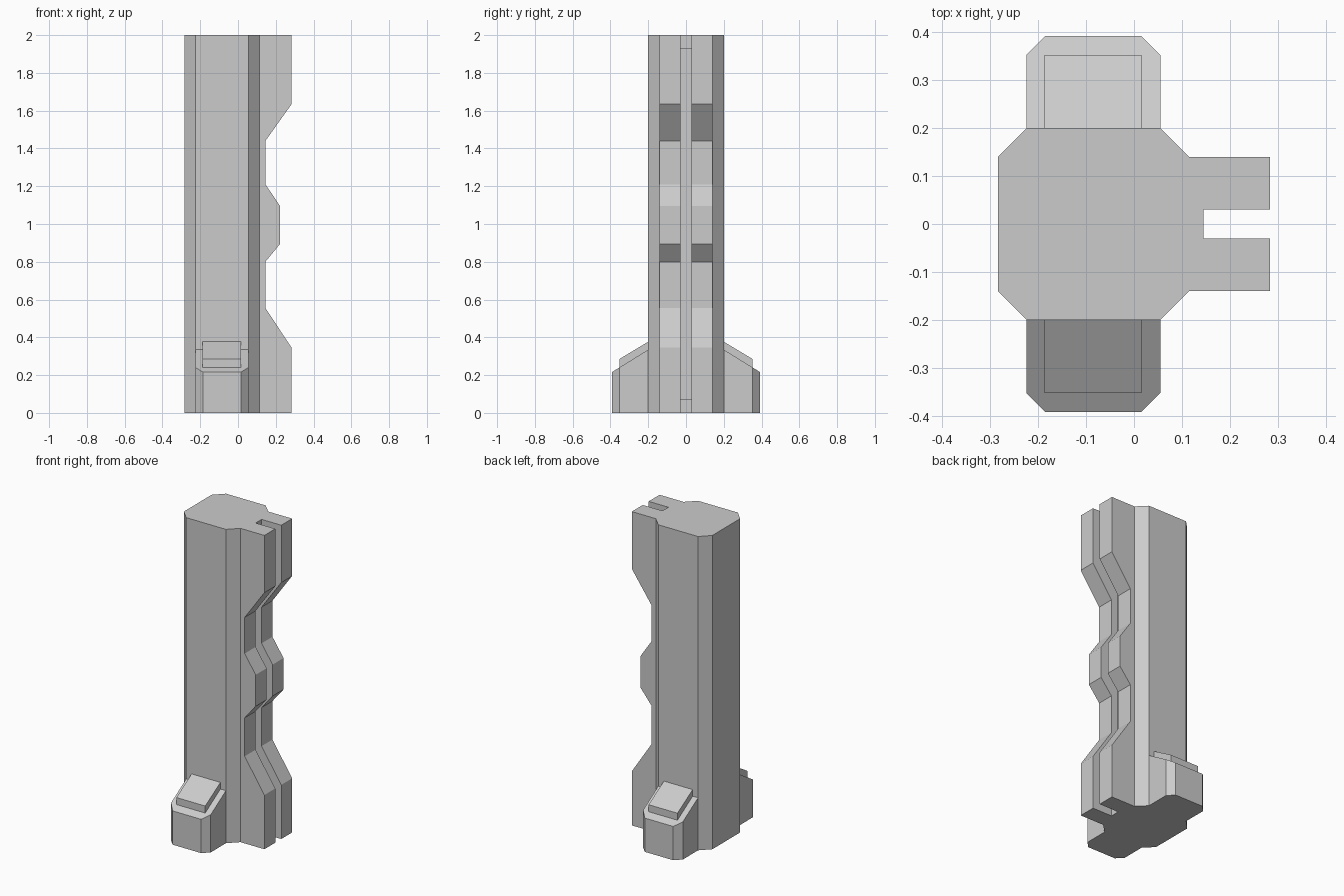
import bpy
import bmesh
from mathutils import Vector

default = bpy.data.objects.get("Cube")
if default:
    bpy.data.objects.remove(default, do_unlink=True)

grey = bpy.data.materials.new("light grey")
grey.use_nodes = True
grey.diffuse_color = (0.6, 0.6, 0.6, 1)
grey.node_tree.nodes["Principled BSDF"].inputs["Base Color"].default_value = (0.6, 0.6, 0.6, 1)


def prism(name, outline, offset):
    """Extrude a closed outline of 3D points along an offset vector."""
    bm = bmesh.new()
    face = bm.faces.new([bm.verts.new(p) for p in outline])
    top = bmesh.ops.extrude_face_region(bm, geom=[face])["geom"]
    bmesh.ops.translate(bm, vec=Vector(offset),
                        verts=[v for v in top if isinstance(v, bmesh.types.BMVert)])
    bmesh.ops.recalc_face_normals(bm, faces=bm.faces)
    mesh = bpy.data.meshes.new(name)
    bm.to_mesh(mesh)
    bm.free()
    mesh.materials.append(grey)
    obj = bpy.data.objects.new(name, mesh)
    bpy.context.collection.objects.link(obj)
    return obj


def cut(target, profile, half_width):
    """Subtract an x-z profile, extruded across y, from the target."""
    cutter = prism("cutter", [(x, -half_width, z) for x, z in profile], (0, 2 * half_width, 0))
    mod = target.modifiers.new("cut", "BOOLEAN")
    mod.operation = "DIFFERENCE"
    mod.solver = "EXACT"
    mod.object = cutter
    bpy.context.view_layer.objects.active = target
    bpy.ops.object.modifier_apply(modifier=mod.name)
    bpy.data.objects.remove(cutter, do_unlink=True)


# Column with chamfered corners and a rail along its side
half = [(-0.284, 0.14), (-0.225, 0.2), (0.055, 0.2), (0.115, 0.14), (0.284, 0.14)]
plan = half + [(x, -y) for x, y in reversed(half)]
column = prism("column", [(x, y, 0) for x, y in plan], (0, 0, 2))

# Wavy rail edge
cut(column, [(0.284, 0.345), (0.145, 0.555), (0.145, 0.80), (0.223, 0.895), (0.223, 1.095),
             (0.145, 1.21), (0.145, 1.44), (0.284, 1.635), (0.4, 1.797), (0.4, 0.17)], 0.3)

# Slot along the rail, shallower at both ends
cut(column, [(0.145, -0.1), (0.145, 0.07), (0.10, 0.07), (0.10, 1.93),
             (0.145, 1.93), (0.145, 2.1), (0.4, 2.1), (0.4, -0.1)], 0.03)

# Sloping foot lug and raised pad, mirrored front and back
for side, label in ((-1, "front"), (1, "back")):
    lug = prism(label + "_lug",
                [(x, side * y, 0) for x, y in
                 ((-0.225, 0.19), (-0.225, 0.353), (-0.185, 0.393),
                  (0.015, 0.393), (0.055, 0.353), (0.055, 0.19))], (0, 0, 1))
    for v in lug.data.vertices:
        if v.co.z > 0.5:
            v.co.z = 0.335 - 0.62 * (abs(v.co.y) - 0.2)
    prism(label + "_pad",
          [(-0.187, side * y, z) for y, z in
           ((0.19, 0.30), (0.19, 0.383), (0.2, 0.377), (0.353, 0.285), (0.353, 0.23))],
          (0.203, 0, 0))
